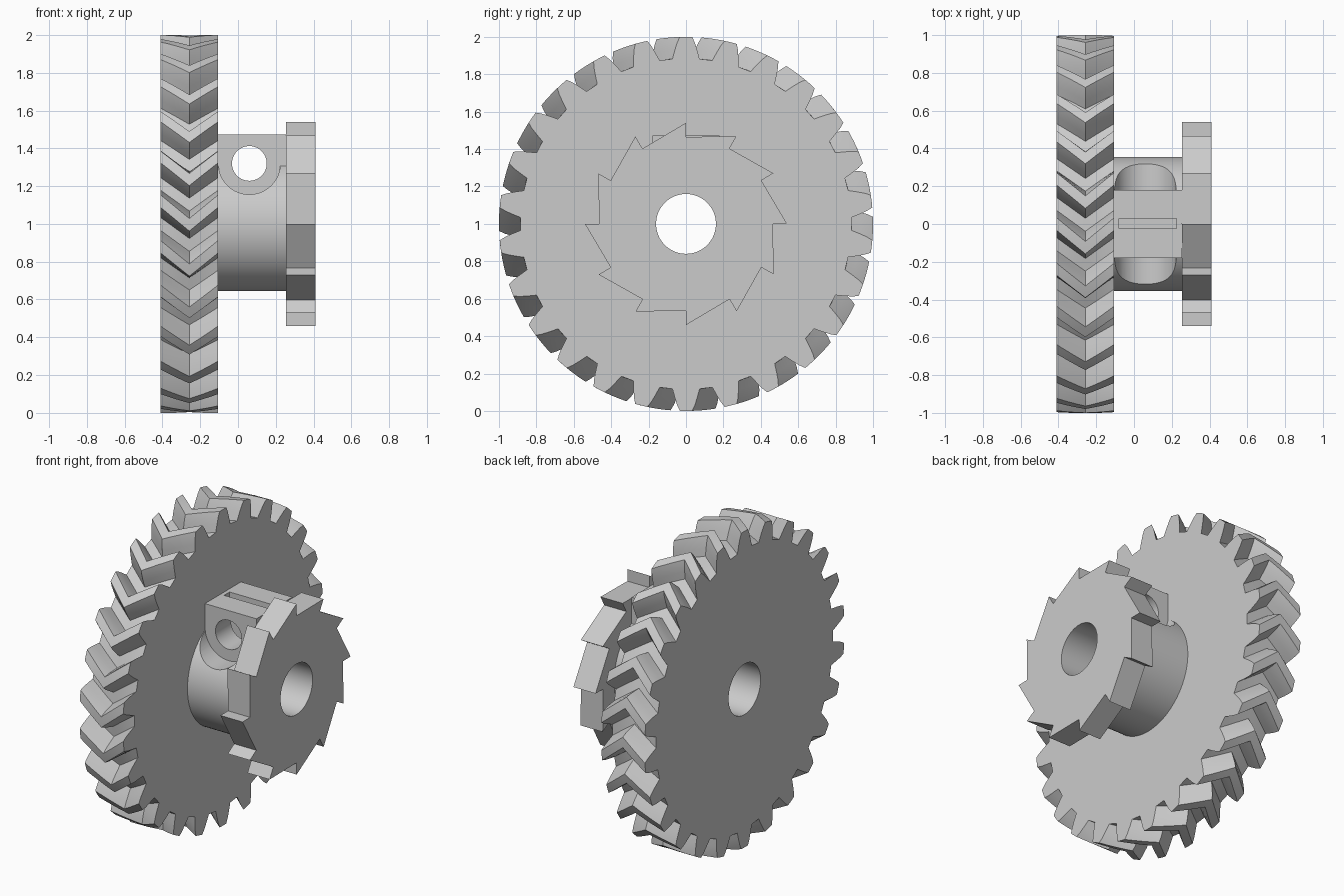
import bpy
import bmesh
from math import cos, sin, radians, pi
from mathutils import Matrix

AXIS_Z = 1.0
BORE = 0.16
GEAR_X = (-0.41, -0.105)
HUB_X = (-0.105, 0.255)
RATCHET_X = (0.255, 0.41)
SCREW_X, SCREW_Z = 0.06, 1.32

if "Cube" in bpy.data.objects:
    bpy.data.objects.remove(bpy.data.objects["Cube"], do_unlink=True)

grey = bpy.data.materials.new("light_grey")
grey.use_nodes = True
colour = (0.6, 0.6, 0.6, 1)
grey.diffuse_color = colour
grey.node_tree.nodes["Principled BSDF"].inputs["Base Color"].default_value = colour


def finish(name, bm):
    bmesh.ops.recalc_face_normals(bm, faces=bm.faces)
    mesh = bpy.data.meshes.new(name)
    bm.to_mesh(mesh)
    bm.free()
    mesh.materials.append(grey)
    obj = bpy.data.objects.new(name, mesh)
    bpy.context.collection.objects.link(obj)
    return obj


def loft(name, profile, sections):
    """Sweep a polar (radius, degrees) profile along x; sections are (x, twist)."""
    bm = bmesh.new()
    rings = []
    for x, twist in sections:
        rings.append([bm.verts.new((x, r * cos(radians(a + twist)),
                                    AXIS_Z + r * sin(radians(a + twist))))
                      for r, a in profile])
    n = len(profile)
    for low, high in zip(rings, rings[1:]):
        for i in range(n):
            j = (i + 1) % n
            bm.faces.new((low[i], low[j], high[j], high[i]))
    bm.faces.new(rings[0][::-1])
    bm.faces.new(rings[-1])
    return finish(name, bm)


def cylinder(name, radius, length, centre, axis, sides=64):
    bm = bmesh.new()
    turn = Matrix.Rotation(pi / 2, 4, "Y" if axis == "x" else "X")
    bmesh.ops.create_cone(bm, cap_ends=True, segments=sides, radius1=radius,
                          radius2=radius, depth=length,
                          matrix=Matrix.Translation(centre) @ turn)
    return finish(name, bm)


def box(name, xs, ys, zs):
    bm = bmesh.new()
    bmesh.ops.create_cube(bm, size=1)
    for v in bm.verts:
        v.co = [(lo + hi) / 2 + c * (hi - lo)
                for c, (lo, hi) in zip(v.co, (xs, ys, zs))]
    return finish(name, bm)


def combine(target, tool, operation="DIFFERENCE"):
    tool.hide_render = True
    mod = target.modifiers.new("combine", "BOOLEAN")
    mod.operation, mod.object, mod.solver = operation, tool, "EXACT"
    bpy.context.view_layer.objects.active = target
    bpy.ops.object.modifier_apply(modifier=mod.name)
    bpy.data.objects.remove(tool, do_unlink=True)


def cut_bore(target):
    combine(target, cylinder("bore_cutter", BORE, 3, (0, 0, AXIS_Z), "x"))


# Herringbone gear: one tooth repeated, twisted to the middle and back
TEETH, TWIST = 26, 7.2
flank = [(0.885, 4.7), (0.93, 3.7), (0.97, 2.8), (1.0, 1.9)]
tooth = [(r, -a) for r, a in flank] + [(1.0, 0)] + flank[::-1]
gear_profile = [(r, a + 90 + k * 360 / TEETH) for k in range(TEETH) for r, a in tooth]
STEPS = 8
gear_sections = []
for s in range(STEPS + 1):
    t = s / STEPS
    gear_sections.append((GEAR_X[0] + t * (GEAR_X[1] - GEAR_X[0]),
                          TWIST * (1 - abs(2 * t - 1))))
gear = loft("herringbone_gear", gear_profile, gear_sections)
cut_bore(gear)

# Ratchet wheel: twelve saw teeth with radial faces
ratchet_profile = [p for k in range(12) for p in ((0.465, k * 30), (0.54, k * 30 + 0.1))]
ratchet = loft("ratchet_wheel", ratchet_profile, [(x, 0) for x in RATCHET_X])
cut_bore(ratchet)

# Hub with recesses for the clamping screw
hub = cylinder("hub", 0.355, HUB_X[1] - HUB_X[0],
               (sum(HUB_X) / 2, 0, AXIS_Z), "x", 96)
for side in (-1, 1):
    combine(hub, cylinder("recess_cutter", 0.164, 0.4,
                          (SCREW_X, side * 0.38, SCREW_Z), "y"))

# Clamp block on top of the hub, with a nut slot and a screw hole
combine(hub, box("clamp_block", HUB_X, (-0.18, 0.18), (1.2, 1.473)), "UNION")
combine(hub, box("slot_cutter", (-0.08, 0.225), (-0.025, 0.03), (1.19, 1.6)))
combine(hub, cylinder("screw_cutter", 0.092, 1, (SCREW_X, 0, SCREW_Z), "y", 48))
cut_bore(hub)

# Smooth round walls, crisp edges
for obj in (gear, ratchet, hub):
    bpy.ops.object.select_all(action="DESELECT")
    obj.select_set(True)
    bpy.context.view_layer.objects.active = obj
    bpy.ops.object.shade_smooth_by_angle(angle=radians(20))
